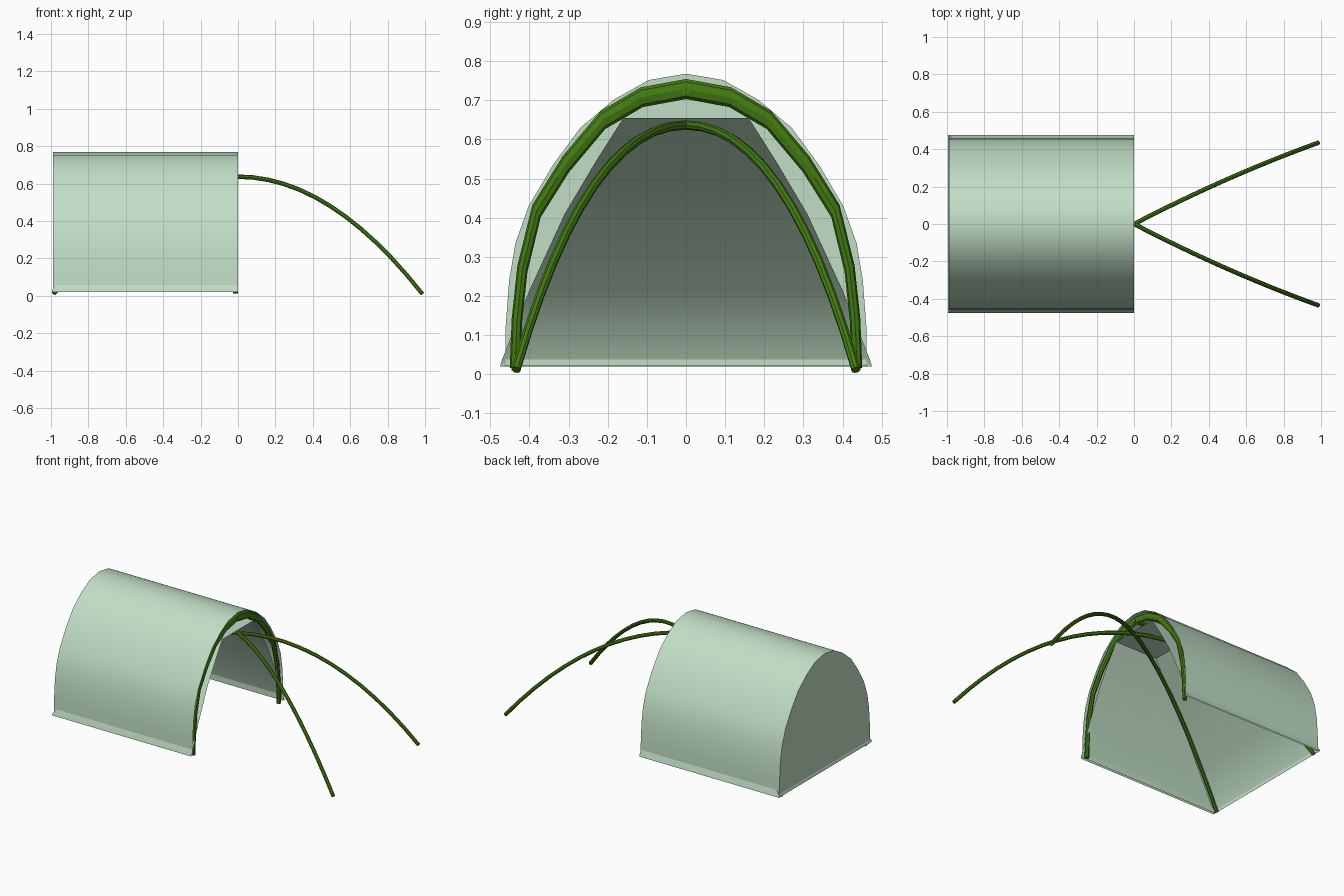
import bpy, math

if "Cube" in bpy.data.objects:
    bpy.data.objects.remove(bpy.data.objects["Cube"])


def material(name, rgb):
    m = bpy.data.materials.new(name)
    m.diffuse_color = (*rgb, 1)
    m.use_nodes = True
    m.node_tree.nodes["Principled BSDF"].inputs["Base Color"].default_value = m.diffuse_color
    return m


FABRIC = material("pale_green_fabric", (0.53, 0.73, 0.56))
POLE = material("dark_green_pole", (0.055, 0.2, 0.006))


def smooth(obj, angle):
    bpy.ops.object.select_all(action='DESELECT')
    obj.select_set(True)
    bpy.context.view_layer.objects.active = obj
    bpy.ops.object.shade_smooth_by_angle(angle=math.radians(angle))


def sheet(name, rows, extra=(), angle=40):
    """Fabric lofted between rows of points, plus optional end faces."""
    n = len(rows[0])
    verts = [p for row in rows for p in row]
    faces = [(r * n + i, r * n + i + 1, (r + 1) * n + i + 1, (r + 1) * n + i)
             for r in range(len(rows) - 1) for i in range(n - 1)]
    me = bpy.data.meshes.new(name)
    me.from_pydata(verts, [], faces + list(extra))
    me.materials.append(FABRIC)
    obj = bpy.data.objects.new(name, me)
    bpy.context.collection.objects.link(obj)
    smooth(obj, angle)
    return obj


def tube(name, pts, radius, z_scale=1.0):
    """Round pole along points; z_scale stretches the section upwards."""
    cu = bpy.data.curves.new(name, 'CURVE')
    cu.dimensions = '3D'
    cu.bevel_depth = radius
    cu.bevel_resolution = 2
    cu.use_fill_caps = True
    sp = cu.splines.new('POLY')
    sp.points.add(len(pts) - 1)
    for p, (x, y, z) in zip(sp.points, pts):
        p.co = (x, y, z / z_scale, 1)
    cu.materials.append(POLE)
    obj = bpy.data.objects.new(name, cu)
    bpy.context.collection.objects.link(obj)
    obj.scale.z = z_scale
    bpy.ops.object.select_all(action='DESELECT')
    obj.select_set(True)
    bpy.context.view_layer.objects.active = obj
    bpy.ops.object.convert(target='MESH')
    smooth(bpy.context.object, 35)


def mirrored(half):
    """Profile from -y foot over the apex to the +y foot."""
    return [(-y, z) for y, z in half] + [(y, z) for y, z in reversed(half[:-1])]


# outer cover: arched tunnel with a closed back wall
arch = mirrored([(0.462, 0.022), (0.461, 0.12), (0.452, 0.24), (0.436, 0.335),
                 (0.402, 0.43), (0.34, 0.535), (0.27, 0.63), (0.184, 0.702),
                 (0.095, 0.752), (0, 0.768)])
sheet("outer_cover", [[(x, y, z) for y, z in arch] for x in (-0.99, 0)],
      [tuple(range(len(arch)))[::-1]])

# inner half dome hung over the crossing poles, open at the front
rings = [(0.995, 0.475, 0.02), (0.992, 0.471, 0.035), (0.82, 0.40, 0.215),
         (0.62, 0.31, 0.41), (0.44, 0.23, 0.545), (0.3, 0.16, 0.655)]
rows = [[(0, -y, z), (-x, -y, z), (-x, y, z), (0, y, z)] for x, y, z in rings]
last = 4 * (len(rings) - 1)
sheet("inner_tent", rows, [(last, last + 1, last + 2, last + 3)], 35)

# two bent poles crossing at the middle
steps = [i / 12 for i in range(-12, 13)]
for side, name in ((1, "cross_pole_a"), (-1, "cross_pole_b")):
    pts = []
    for t in steps:
        x = t * 0.985
        y = 0.44 * x + 0.08 * x * (1 - abs(x))
        pts.append((x, side * y, 0.637 - 0.645 * x * x))
    tube(name, pts, 0.012)

# front hoop, with a section taller than it is wide
hoop = mirrored([(0.437, 0.014), (0.432, 0.14), (0.418, 0.27), (0.382, 0.417),
                 (0.307, 0.537), (0.212, 0.65), (0.113, 0.708), (0, 0.729)])
tube("front_hoop", [(-0.014, y, z) for y, z in hoop], 0.0135, 1.9)

# ridge pole under the top of the cover
tube("ridge_pole", [(-0.985, 0, 0.725), (0.0, 0, 0.725)], 0.012)
